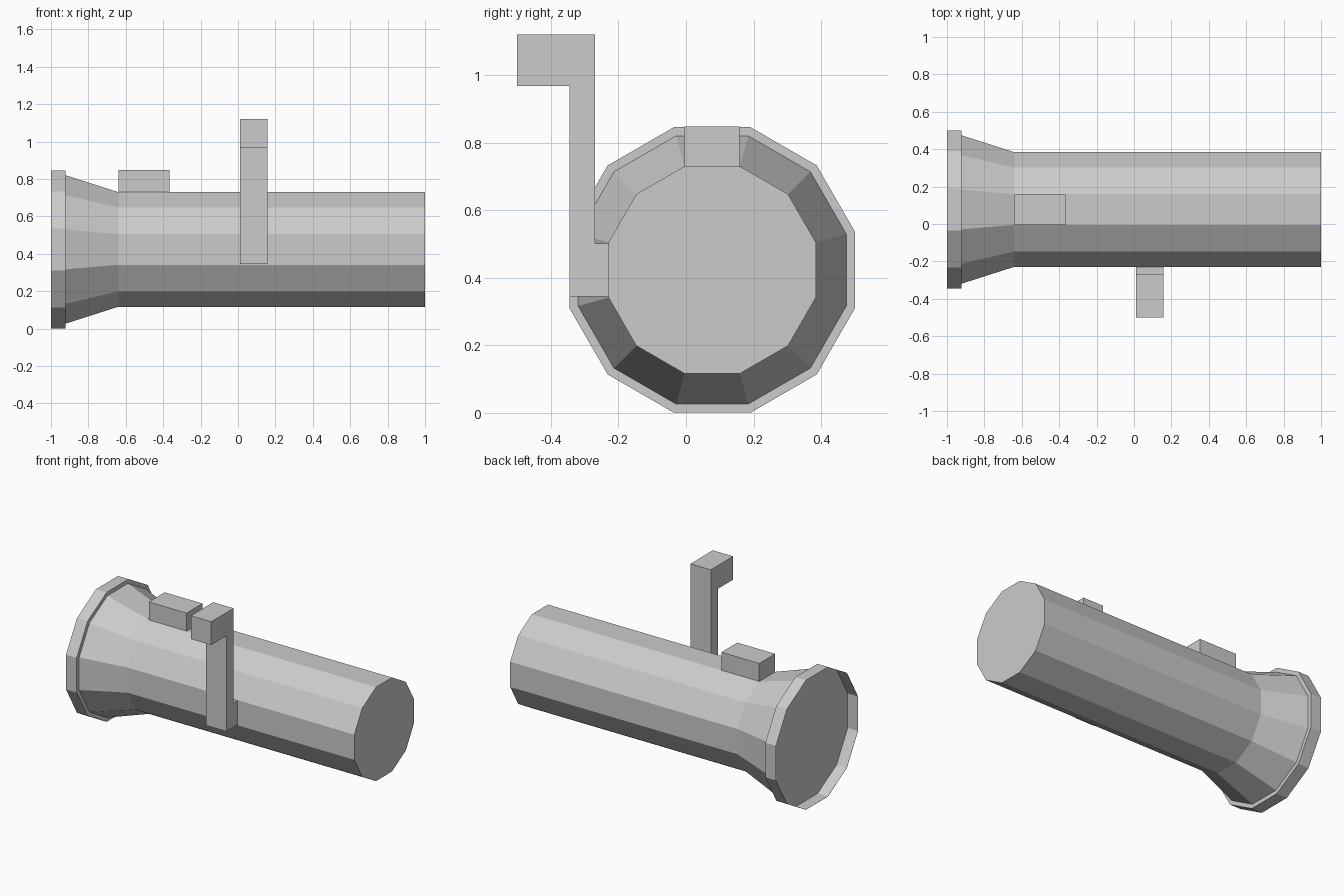
import bpy
import bmesh
from math import cos, sin, pi
from mathutils import Vector

old = bpy.data.objects.get("Cube")
if old:
    bpy.data.objects.remove(old, do_unlink=True)

SIDES = 12
AXIS_Y, AXIS_Z = 0.0775, 0.423

grey = bpy.data.materials.new("light grey")
grey.use_nodes = True
colour = (0.6, 0.6, 0.6, 1)
grey.diffuse_color = colour
grey.node_tree.nodes["Principled BSDF"].inputs["Base Color"].default_value = colour


def finish(name, bm):
    bmesh.ops.recalc_face_normals(bm, faces=bm.faces)
    mesh = bpy.data.meshes.new(name)
    bm.to_mesh(mesh)
    bm.free()
    mesh.materials.append(grey)
    obj = bpy.data.objects.new(name, mesh)
    bpy.context.collection.objects.link(obj)
    return obj


def lathe(name, profile):
    """Closed twelve-sided solid along x from (x, flat-to-axis distance) pairs."""
    bm = bmesh.new()
    rings = []
    for x, flat in profile:
        r = flat / cos(pi / SIDES)
        angles = [2 * pi * (i + 0.5) / SIDES for i in range(SIDES)]
        rings.append([bm.verts.new((x, AXIS_Y + r * cos(a), AXIS_Z + r * sin(a)))
                      for a in angles])
    for a, b in zip(rings, rings[1:]):
        for i in range(SIDES):
            j = (i + 1) % SIDES
            bm.faces.new((a[i], a[j], b[j], b[i]))
    bm.faces.new(rings[0])
    bm.faces.new(rings[-1])
    return finish(name, bm)


def extrude_x(name, outline, x0, x1):
    """Solid from a (y, z) outline pushed from x0 to x1."""
    bm = bmesh.new()
    face = bm.faces.new([bm.verts.new((x0, y, z)) for y, z in outline])
    result = bmesh.ops.extrude_face_region(bm, geom=[face])
    verts = [v for v in result["geom"] if isinstance(v, bmesh.types.BMVert)]
    bmesh.ops.translate(bm, verts=verts, vec=Vector((x1 - x0, 0, 0)))
    return finish(name, bm)


# Recessed lens, thin rim around it, flared head and barrel
lathe("torch_body", [(-0.926, 0.4215), (-1, 0.4215), (-1, 0.4225), (-0.923, 0.4225),
                     (-0.923, 0.397), (-0.64, 0.3065), (1, 0.3065)])

# Switch on top of the barrel
extrude_x("switch", [(-0.005, 0.729), (0.159, 0.729), (0.159, 0.847), (-0.005, 0.847)],
          -0.64, -0.367)

# Side clip: foot on the barrel, upright and outward hook
extrude_x("clip", [(-0.229, 0.345), (-0.345, 0.345), (-0.345, 0.968), (-0.5, 0.968),
                   (-0.5, 1.12), (-0.27, 1.12), (-0.27, 0.501), (-0.229, 0.501)],
          0.01, 0.157)
